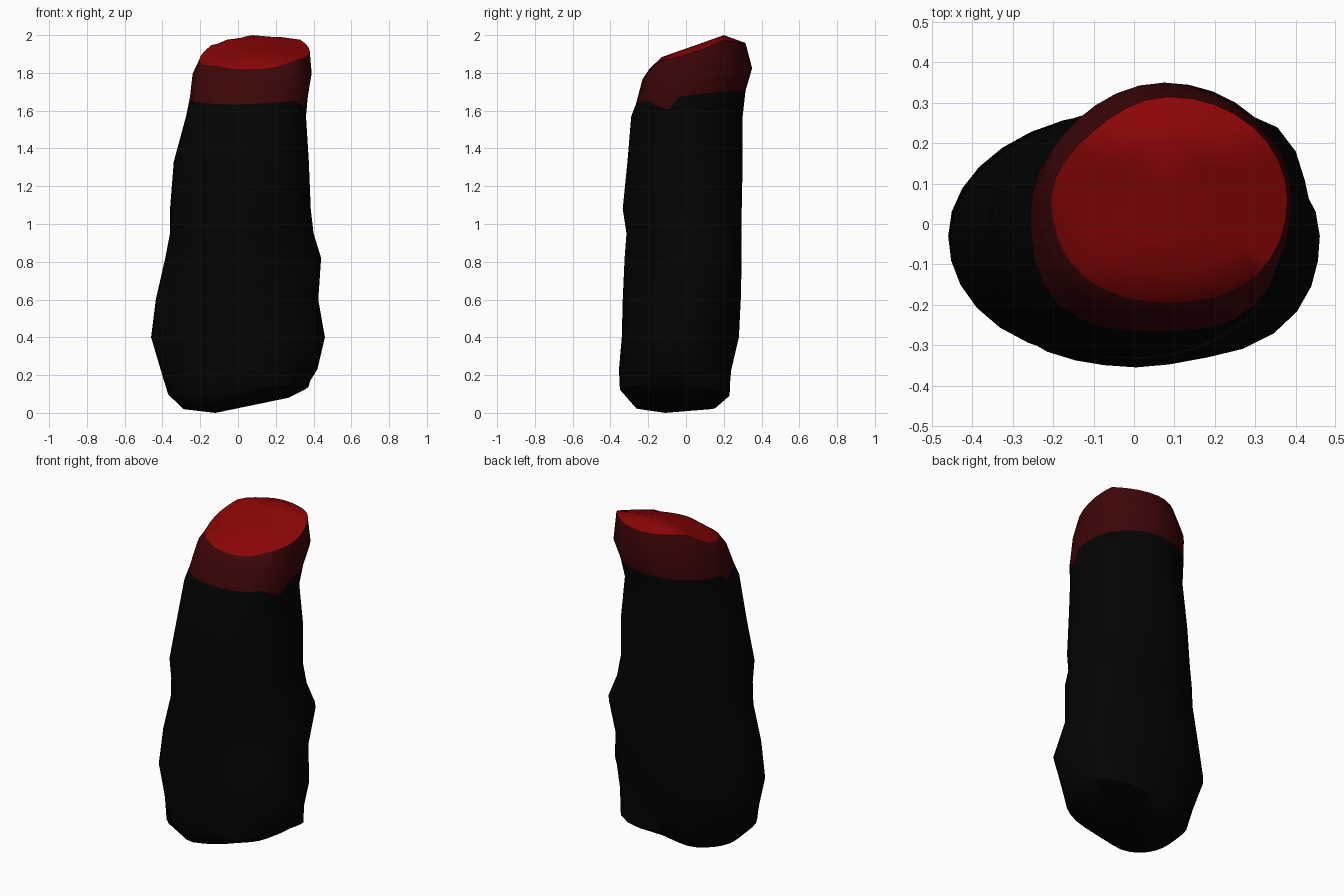
import bpy
import bmesh
from math import cos, sin, pi

cube = bpy.data.objects.get("Cube")
if cube:
    bpy.data.objects.remove(cube, do_unlink=True)

SIDES = 32


def material(name, rgb, rough=0.8):
    mat = bpy.data.materials.new(name)
    mat.use_nodes = True
    mat.diffuse_color = (*rgb, 1)
    bsdf = mat.node_tree.nodes["Principled BSDF"]
    bsdf.inputs["Base Color"].default_value = (*rgb, 1)
    bsdf.inputs["Roughness"].default_value = rough
    return mat


# Height rules for the sloping ends and the edge of the red band
def foot_height(x, y):
    return 0.02 + 0.2 * min(max(x + 0.14, 0), 0.3)


def heel_height(x, y):
    return 0.125 + 0.07 * x - 0.2 * max(y, 0)


def seam_height(x, y):
    return 1.665 + 0.12 * y + 0.04 * max(x, 0)


def band_height(x, y):
    return 1.79 + 0.1 * y


def cap_height(x, y):
    if y < -0.14:
        z = 1.88 + 1.1 * (y + 0.14)
    elif y < 0.2:
        z = 1.88 + 0.35 * (y + 0.14)
    else:
        z = 2.0 - 0.36 * (y - 0.2)
    return z - (0.85 if x < 0.1 else 0.45) * (x - 0.1) ** 2


def level(z):
    return lambda x, y: z


# Cross-sections: height rule, (x limits, y limits), and in hundredths how far
# the back left, back right, front right and front left corners swell
ROUND = (0, 0, 0, 0)
sections = [
    (foot_height, (-0.29, 0.26, -0.27, 0.17), (6, 0, 2, 0)),
    (heel_height, (-0.37, 0.37, -0.35, 0.22), (7, 0, 2, 0)),
    (level(0.23), (-0.41, 0.42, -0.355, 0.24), (2, 0, 0, -1)),
    (level(0.40), (-0.46, 0.46, -0.34, 0.28), (-1, 0, 1, 3)),
    (level(0.60), (-0.435, 0.425, -0.335, 0.29), (2, -2, 1, -2)),
    (level(0.82), (-0.385, 0.44, -0.325, 0.295), (3, -2, 1, -3)),
    (level(0.95), (-0.36, 0.40, -0.315, 0.295), (2, -1, 3, -1)),
    (level(1.08), (-0.36, 0.385, -0.335, 0.295), (1, -2, 3, 0)),
    (level(1.33), (-0.34, 0.375, -0.31, 0.30), (1, -3, 1, 1)),
    (level(1.57), (-0.275, 0.36, -0.29, 0.30), (-1, -1, 3, 2)),
    (seam_height, (-0.255, 0.37, -0.265, 0.315), (0, 0, 3, 3)),
    (band_height, (-0.24, 0.39, -0.23, 0.35), (0, -1, 2, 2)),
    (cap_height, (-0.205, 0.38, -0.195, 0.315), (0, -2, 1, 1)),
    (cap_height, (-0.12, 0.29, -0.13, 0.25), ROUND),
    (cap_height, (-0.03, 0.19, -0.04, 0.2), ROUND),
]
HEEL, BULGE, SEAM, RIM = 1, 5, 10, 12

bm = bmesh.new()
rings = []
for height, (left, right, front, back), corners in sections:
    cx, cy = (left + right) / 2, (front + back) / 2
    ring = []
    for i in range(SIDES):
        a = 2 * pi * i / SIDES
        swell = corners[i * 4 // SIDES] / 100 * sin(2 * a) ** 2
        x = cx + ((right - left) / 2 + swell) * cos(a)
        y = cy + ((back - front) / 2 + swell) * sin(a)
        ring.append(bm.verts.new((x, y, height(x, y))))
    rings.append(ring)

# Drips below the red band
for i, z in ((-3, 1.625), (-2, 1.605), (17, 1.62)):
    rings[SEAM][i].co.z = z


# Side bulge and base notch: move three neighbouring points out or in
def push(ring, middle, amount):
    angle = 2 * pi * middle / SIDES
    for offset, share in ((-1, 0.6), (0, 1), (1, 0.6)):
        co = rings[ring][middle + offset].co
        co.x += amount * share * cos(angle)
        co.y += amount * share * sin(angle)


push(BULGE, 4, 0.02)
push(HEEL, 12, -0.03)

# Skin the sections: body, band, then cap
for k in range(len(rings) - 1):
    for i in range(SIDES):
        j = (i + 1) % SIDES
        face = bm.faces.new((rings[k][i], rings[k][j], rings[k + 1][j], rings[k + 1][i]))
        face.material_index = 0 if k < SEAM else 1 if k < RIM else 2

# Close both ends
base = bm.verts.new((-0.12, -0.11, 0))
top = bm.verts.new((0.08, 0.08, cap_height(0.08, 0.08)))
for i in range(SIDES):
    j = (i + 1) % SIDES
    bm.faces.new((rings[0][j], rings[0][i], base))
    bm.faces.new((rings[-1][i], rings[-1][j], top)).material_index = 2

bmesh.ops.recalc_face_normals(bm, faces=bm.faces)
mesh = bpy.data.meshes.new("charred_stump")
bm.to_mesh(mesh)
bm.free()
for mat in (
    material("charcoal black", (0.001, 0.001, 0.001)),
    material("dark red", (0.046, 0.0015, 0.002)),
    material("bright red", (0.26, 0.0015, 0.002)),
):
    mesh.materials.append(mat)

stump = bpy.data.objects.new("charred_stump", mesh)
bpy.context.collection.objects.link(stump)
bpy.ops.object.select_all(action="DESELECT")
stump.select_set(True)
bpy.context.view_layer.objects.active = stump
bpy.ops.object.shade_smooth_by_angle(angle=pi / 4)
